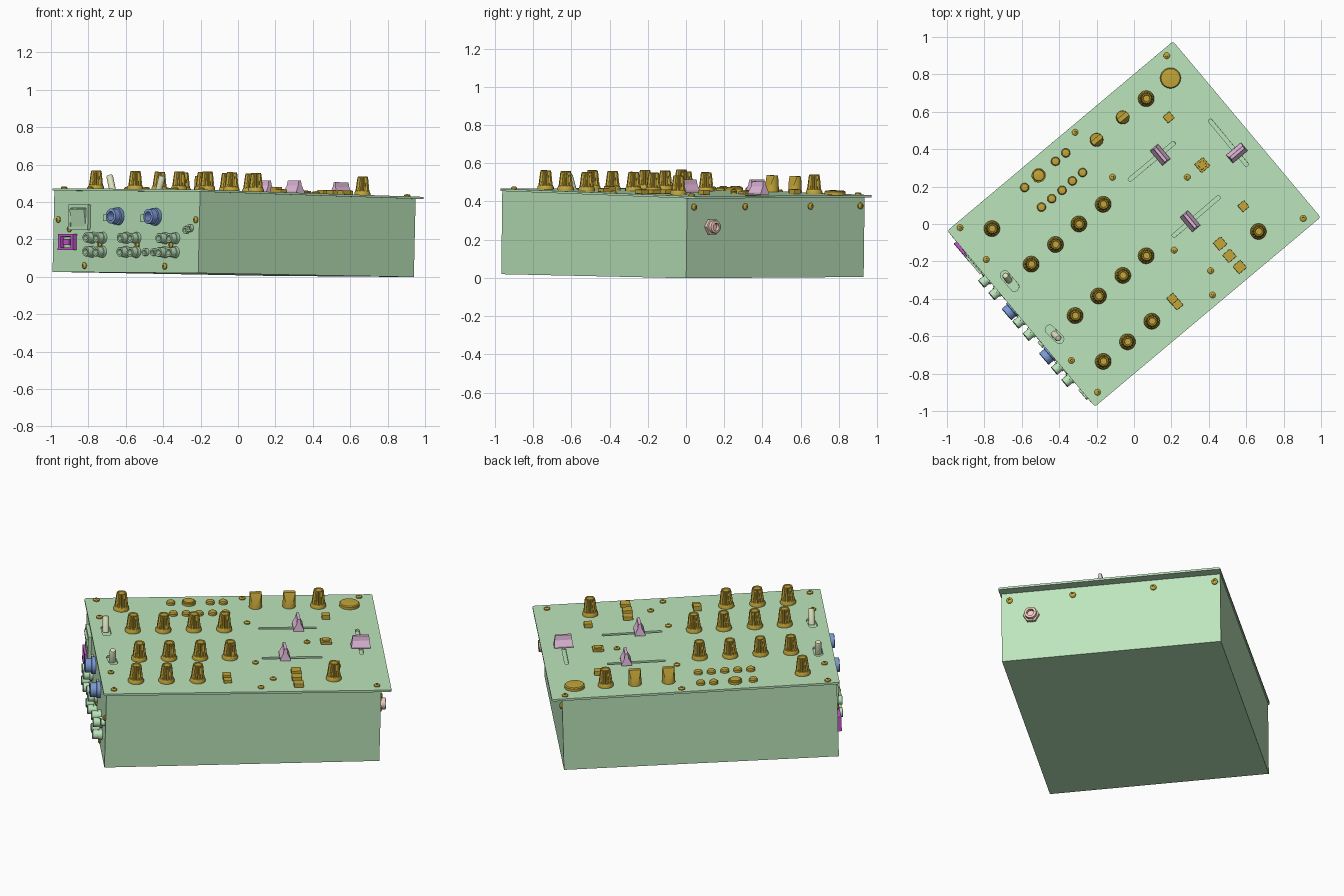
import bpy, bmesh
from math import sin, cos, pi, radians, hypot, atan2
from mathutils import Matrix, Vector

if "Cube" in bpy.data.objects:
    bpy.data.objects.remove(bpy.data.objects["Cube"])

T, R = Matrix.Translation, Matrix.Rotation
# panel frame: origin on the panel top, x along the long side
M = T((0, 0, .45)) @ R(radians(40), 4, 'Z') @ R(radians(1.45), 4, 'Y') @ R(radians(.3), 4, 'X')
C, S = cos(radians(40)), sin(radians(40))
# frames of the two end faces: local z points outwards
LEFT = M @ T((-.773, 0, 0)) @ Matrix(((0, 0, -1, 0), (-1, 0, 0, 0), (0, 1, 0, 0), (0, 0, 0, 1)))
RIGHT = M @ T((.732, 0, 0)) @ Matrix(((0, 0, 1, 0), (1, 0, 0, 0), (0, 1, 0, 0), (0, 0, 0, 1)))


def material(name, *rgb):
    m = bpy.data.materials.new(name)
    m.diffuse_color = (*rgb, 1)
    m.use_nodes = True
    m.node_tree.nodes["Principled BSDF"].inputs["Base Color"].default_value = m.diffuse_color
    return m


GREEN = material("green", .5, .78, .5)
OCHRE = material("ochre", .55, .38, .04)
PINK = material("pink", .75, .48, .7)
BLUE = material("blue", .2, .32, .65)
PURPLE = material("purple", .55, .1, .6)
CREAM = material("cream", .72, .76, .5)
BEIGE = material("beige", .85, .6, .52)


def mesh(name, bm, mat, smooth=False):
    bmesh.ops.recalc_face_normals(bm, faces=bm.faces)
    me = bpy.data.meshes.new(name)
    bm.to_mesh(me)
    bm.free()
    me.materials.append(mat)
    if smooth:
        me.shade_smooth()
        me.set_sharp_from_angle(angle=radians(35))
    return me


def put(name, me, matrix):
    o = bpy.data.objects.new(name, me)
    bpy.context.collection.objects.link(o)
    o.matrix_world = matrix
    return o


def top(x, y, z=0):
    """Panel-frame matrix from top view grid coordinates."""
    return M @ T((x * C + y * S, -x * S + y * C, z))


def left(x, z):
    """Left end matrix from front view grid coordinates."""
    return LEFT @ T(((x + .592) / .643, z - .467, 0))


def loft(name, rings, mat, n=24, flute=0, smooth=True):
    """Stack of rings (z, radius, fluted?) closed at both ends."""
    bm = bmesh.new()
    prev = None
    for i, ring in enumerate(rings):
        z, r = ring[:2]
        f = flute if len(ring) > 2 else 0
        loop = [bm.verts.new(((r - f * (k % 3 == 0)) * cos(2 * pi * k / n),
                              (r - f * (k % 3 == 0)) * sin(2 * pi * k / n), z)) for k in range(n)]
        if prev:
            for k in range(n):
                bm.faces.new((prev[k], prev[(k + 1) % n], loop[(k + 1) % n], loop[k]))
        if i in (0, len(rings) - 1):
            bm.faces.new(loop)
        prev = loop
    return mesh(name, bm, mat, smooth)


def box(name, size, mat, bevel=0, taper=1):
    """Box standing on z = 0, optionally narrowed along x at the top."""
    bm = bmesh.new()
    bmesh.ops.create_cube(bm, size=1)
    for v in bm.verts:
        k = taper if v.co.z > 0 else 1
        v.co = (v.co.x * size[0] * k, v.co.y * size[1], (v.co.z + .5) * size[2])
    if bevel:
        bmesh.ops.bevel(bm, geom=bm.edges[:], offset=bevel, segments=2, affect='EDGES', profile=.5)
    return mesh(name, bm, mat)


# housing, slightly lower towards the right end
bm = bmesh.new()
bmesh.ops.create_cube(bm, size=2)
for v in bm.verts:
    r = v.co.x > 0
    v.co = (.732 if r else -.773, v.co.y * .606, -.012 if v.co.z > 0 else (-.43 if r else -.447))
put("housing", mesh("housing", bm, GREEN), M)

# top panel with rounded corners
bm = bmesh.new()
bmesh.ops.create_cube(bm, size=1)
for v in bm.verts:
    v.co = (v.co.x * 1.576, v.co.y * 1.228, (v.co.z - .5) * .012)
edges = [e for e in bm.edges if abs(e.verts[0].co.z - e.verts[1].co.z) > .005]
bmesh.ops.bevel(bm, geom=edges, offset=.015, segments=4, affect='EDGES', profile=.5)
panel = put("top_panel", mesh("top_panel", bm, GREEN), M)

# slots cut through the panel: start, end, width
for x0, y0, x1, y1, w in [(-.02, .24, .21, .43, .022), (.215, -.06, .45, .14, .022), (.41, .55, .60, .32, .022),
                          (-.69, -.275, -.64, -.335, .05), (-.45, -.565, -.4, -.615, .05)]:
    a, b = Vector((x0, y0)), Vector((x1, y1))
    d, h = b - a, (b - a).length / 2
    me = loft("slot_cutter", [(-.05, w / 2), (.05, w / 2)], GREEN, 16)
    for v in me.vertices:
        v.co.x += h if v.co.x > 0 else -h
    mid = (a + b) / 2
    cut = put("slot_cutter", me, top(*mid) @ R(atan2(d.y, d.x) - radians(40), 4, 'Z'))
    cut.hide_render = True
    cut.hide_set(True)
    mod = panel.modifiers.new("slot", 'BOOLEAN')
    mod.operation, mod.object, mod.solver = 'DIFFERENCE', cut, 'EXACT'

# fluted rotary knobs
knob = loft("knob", [(0, .043), (.012, .043), (.022, .038), (.024, .037, 1), (.09, .029, 1), (.1, .026), (.1, .02), (.097, .017)],
            OCHRE, 36, .006)
for x, y in [(.065, .67), (-.76, -.025), (-.55, -.215), (-.42, -.11), (-.295, 0), (-.165, .105), (-.315, -.49),
             (-.19, -.385), (-.06, -.275), (.065, -.17), (-.165, -.735), (-.035, -.63), (.095, -.52), (.665, -.04)]:
    put("knob", knob, top(x, y))

# selector knobs with a blade cut from both sides
bm = bmesh.new()
bmesh.ops.create_cone(bm, cap_ends=True, segments=32, radius1=.036, radius2=.033, depth=.088, matrix=T((0, 0, .044)))
for s in (-1, 1):
    cut = bmesh.ops.bisect_plane(bm, geom=bm.verts[:] + bm.edges[:] + bm.faces[:], plane_co=(0, s * .012, .088),
                                 plane_no=(0, s * .95, .3), clear_outer=True)
    bmesh.ops.holes_fill(bm, edges=[e for e in bm.edges if e.is_boundary])
selector = mesh("selector_knob", bm, OCHRE, True)
for x, y in [(-.06, .57), (-.2, .45)]:
    put("selector_knob", selector, top(x, y))

# round buttons
button = loft("round_button", [(0, .024), (.012, .024), (.018, .019), (.02, .01)], OCHRE)
for x, y in [(-.42, .335), (-.365, .38), (-.495, .09), (-.44, .135), (-.385, .18), (-.33, .23), (-.275, .275), (-.585, .195)]:
    put("round_button", button, top(x, y))
put("ringed_button", loft("ringed_button", [(0, .038), (.014, .038), (.014, .032), (.01, .031), (.02, .029), (.022, .02)], OCHRE), top(-.51, .26))
put("large_button", loft("large_button", [(0, .055), (.015, .055), (.02, .05), (.022, .03)], OCHRE, 40), top(.195, .78))

# screws on panel and ends
screw = loft("screw", [(0, .017), (.006, .017), (.011, .012), (.012, .007), (.008, .006)], OCHRE, 16)
for x, y in [(.175, .9), (-.315, .49), (-.93, -.02), (-.79, -.19), (-.115, .25), (.285, .25), (.905, .03), (.215, -.14),
             (.41, -.25), (.42, -.38), (-.335, -.73), (-.195, -.9)]:
    put("panel_screw", screw, top(x, y))
for x, z in [(-.955, .3), (-.895, .25), (-.22, .305), (-.81, .055), (-.38, .055), (-.73, .17), (-.53, .17), (-.35, .17)]:
    put("left_screw", screw, left(x, z))
for v in (-.56, -.21, .236, .576):
    put("right_screw", screw, RIGHT @ T((v, -.058, 0)))

# square buttons
for x, y, s, h in [(.185, .57, .045, .025), (.365, .315, .06, .014), (.365, .315, .038, .022), (.585, .095, .045, .025), (.46, -.105, .054, .022),
                   (.51, -.17, .054, .022), (.565, -.23, .054, .022), (.205, -.4, .045, .03), (.232, -.43, .045, .018)]:
    put("square_button", box("square_button", (s, s, h), OCHRE, .003), top(x, y))

# fader caps: wide foot rising to a narrow ridge
bm = bmesh.new()
half = [(.028, .005), (.028, .014), (.012, .045), (.008, .072)]
profile = half + [(-x, z) for x, z in reversed(half)]
f = bm.faces.new([bm.verts.new((x, -.052, z)) for x, z in profile])
g = bmesh.ops.extrude_face_region(bm, geom=[f])["geom"]
bmesh.ops.translate(bm, vec=(0, .104, 0), verts=[e for e in g if isinstance(e, bmesh.types.BMVert)])
for v in bm.verts:
    v.co.y *= 1 - max(0, v.co.z - .014) * 2.5
cap = mesh("fader_cap", bm, PINK)
stem = box("fader_stem", (.02, .012, .03), PINK)
for x, y, a in [(.14, .37, 0), (.3, .015, 0), (.55, .38, 90)]:
    m = top(x, y) @ R(radians(a), 4, 'Z')
    put("fader_cap", cap, m)
    put("fader_stem", stem, m @ T((0, 0, -.012)))

# tilted levers in the two wide slots
lever = loft("lever", [(-.012, .018), (.07, .018), (.077, .014), (.079, .007)], CREAM, 20)
for x, y, a in [(-.672, -.297, -20), (-.423, -.592, 20)]:
    put("lever", lever, top(x, y) @ R(radians(-a), 4, 'X').inverted())

# sockets on the left end
jack = loft("audio_socket", [(0, .031), (.018, .031), (.018, .026), (.05, .026), (.052, .024), (.052, .015), (.01, .014)], GREEN)
for x in (-.77, -.715, -.587, -.532, -.38, -.325):
    for z in (.205, .13):
        put("audio_socket", jack, left(x, z))
small = loft("small_socket", [(0, .02), (.02, .02), (.02, .011), (.005, .011)], GREEN, 16)
for x, z in [(-.48, .13), (-.435, .13), (-.265, .25), (-.245, .26)]:
    put("small_socket", small, left(x, z))
blue = loft("blue_socket", [(0, .047), (.02, .047), (.022, .04), (.055, .04), (.057, .037), (.057, .025), (.01, .024)], BLUE, 32)
for x in (-.635, -.435):
    put("blue_socket", blue, left(x, .32))
    put("socket_plate", box("socket_plate", (.045, .035, .012), GREEN), left(x - .06, .312))

# power switch: frame and rocker
m = left(-.838, .313)
for s in (-1, 1):
    put("switch_frame_side", box("switch_frame_side", (.018, .135, .018), GREEN), m @ T((s * .073, 0, 0)))
    put("switch_frame_bar", box("switch_frame_bar", (.128, .018, .018), GREEN), m @ T((0, s * .0585, 0)))
put("switch_rocker", box("switch_rocker", (.12, .096, .022), GREEN), m @ R(radians(9), 4, 'X'))

# purple data port: frame and inner plug block
m = left(-.897, .18)
for s in (-1, 1):
    put("port_side", box("port_side", (.022, .085, .025), PURPLE), m @ T((s * .052, 0, 0)))
    put("port_bar", box("port_bar", (.082, .014, .025), PURPLE), m @ T((0, s * .0355, 0)))
put("port_core", box("port_core", (.05, .03, .02), PURPLE), m)

# headphone socket on the right end
m = RIGHT @ T((-.44, -.162, 0))
put("headphone_nut", loft("headphone_nut", [(0, .045), (.018, .045), (.02, .04)], BEIGE, 6, smooth=False), m)
put("headphone_socket", loft("headphone_socket", [(0, .033), (.04, .033), (.042, .03), (.042, .02), (.008, .02)], BEIGE), m)
